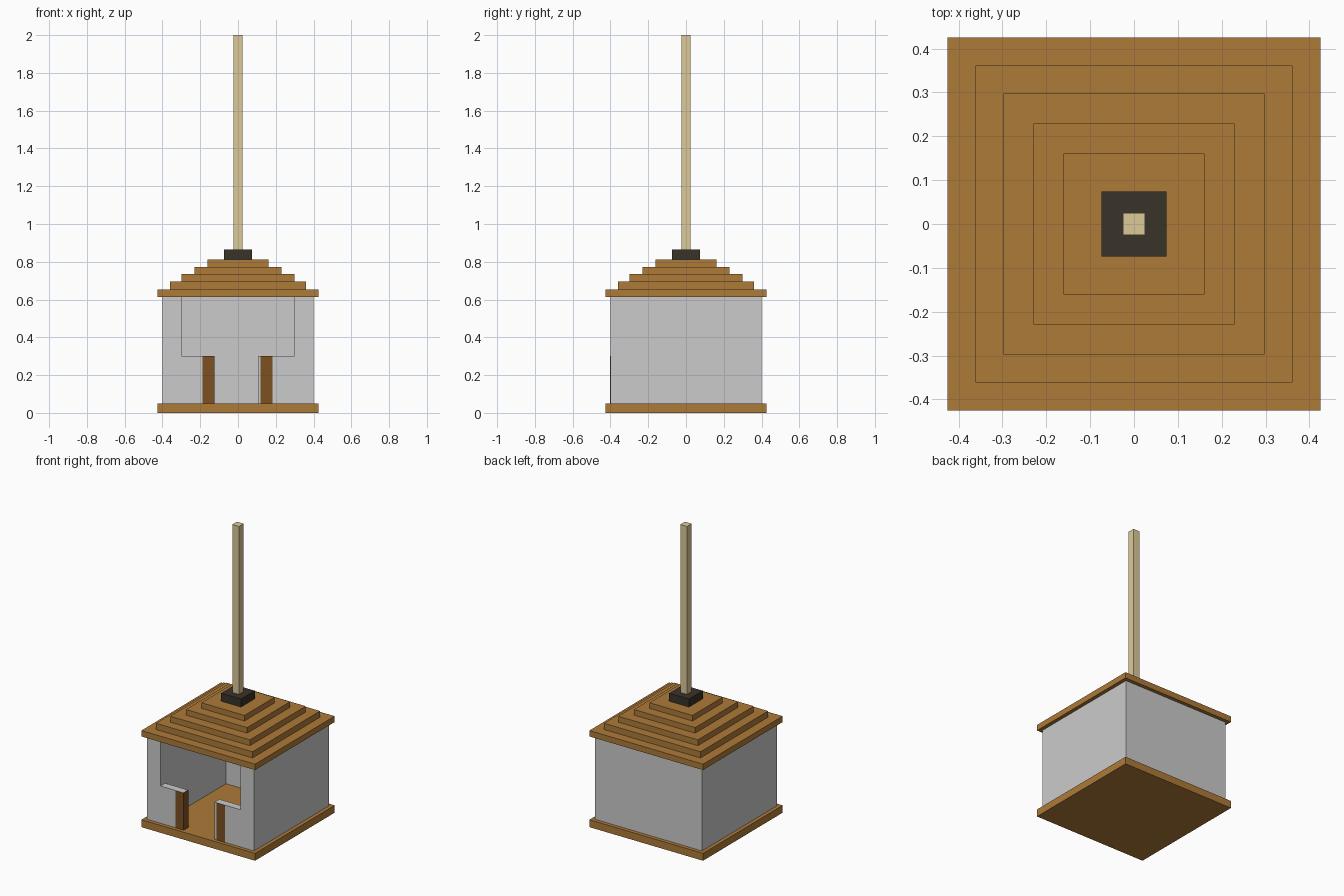
import bpy

if "Cube" in bpy.data.objects:
    bpy.data.objects.remove(bpy.data.objects["Cube"])


def material(name, rgb):
    m = bpy.data.materials.new(name)
    m.diffuse_color = (*rgb, 1)
    m.use_nodes = True
    m.node_tree.nodes["Principled BSDF"].inputs["Base Color"].default_value = m.diffuse_color
    return m


wood = material("wood", (0.42, 0.195, 0.04))
dark_wood = material("dark_wood", (0.20, 0.08, 0.016))
charcoal = material("charcoal", (0.04, 0.033, 0.023))
pale_wood = material("pale_wood", (0.73, 0.59, 0.31))


def box(name, x, y, z, mat=None):
    """Box given by its (min, max) range on each axis."""
    bpy.ops.mesh.primitive_cube_add(size=1)
    o = bpy.context.object
    o.name = name
    o.location = [(a + b) / 2 for a, b in (x, y, z)]
    o.scale = [b - a for a, b in (x, y, z)]
    bpy.ops.object.transform_apply(location=True, rotation=False, scale=True)
    if mat:
        o.data.materials.append(mat)
    return o


def slab(name, half, z, mat):
    return box(name, (-half, half), (-half, half), z, mat)


# floor
slab("floor", 0.425, (0, 0.05), wood)

# side and back walls
wall_z = (0.05, 0.613)
box("left_wall", (-0.4, -0.3), (-0.4, 0.4), wall_z)
box("right_wall", (0.3, 0.4), (-0.4, 0.4), wall_z)
box("back_wall", (-0.3, 0.3), (0.3, 0.4), wall_z)

# low front walls either side of the doorway
box("front_wall_left", (-0.3, -0.13), (-0.4, -0.35), (0.05, 0.302))
box("front_wall_right", (0.105, 0.3), (-0.4, -0.35), (0.05, 0.302))

# door posts
for side, x in (("left", (-0.187, -0.125)), ("right", (0.12, 0.183))):
    box(f"door_post_{side}", x, (-0.402, -0.349), (0.05, 0.301), dark_wood)

# stepped roof
halves = [0.425, 0.361, 0.298, 0.229, 0.161]
levels = [0.613, 0.653, 0.695, 0.735, 0.773, 0.811]
for i, h in enumerate(halves):
    slab(f"roof_tier_{i + 1}", h, (levels[i], levels[i + 1]), wood)

# cap and pole
slab("roof_cap", 0.074, (0.811, 0.865), charcoal)
slab("pole", 0.025, (0.865, 2.0), pale_wood)
